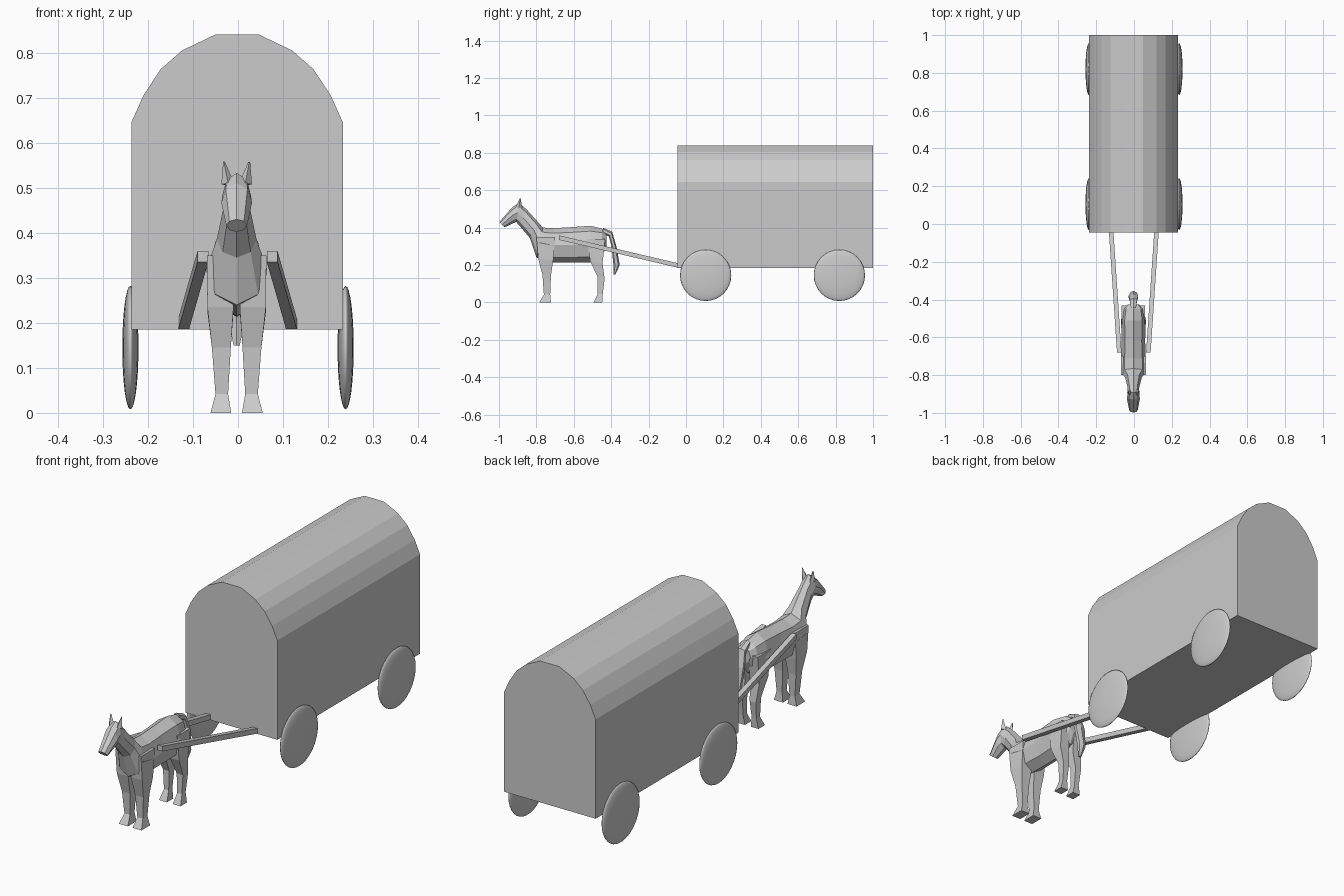
import bpy, bmesh
from math import sin, cos, pi
from mathutils import Vector


def finish(name, bm):
    bmesh.ops.recalc_face_normals(bm, faces=bm.faces[:])
    me = bpy.data.meshes.new(name)
    bm.to_mesh(me)
    bm.free()
    ob = bpy.data.objects.new(name, me)
    bpy.context.collection.objects.link(ob)
    return ob


def bridge(name, rings):
    """Skin a list of equal rings and cap both ends."""
    bm = bmesh.new()
    vs = [[bm.verts.new(p) for p in r] for r in rings]
    n = len(vs[0])
    for a, b in zip(vs, vs[1:]):
        for i in range(n):
            j = (i + 1) % n
            bm.faces.new((a[i], a[j], b[j], b[i]))
    bm.faces.new(vs[0])
    bm.faces.new(vs[-1])
    return finish(name, bm)


def loft(name, sections, n=8, phase=0.0, side=1):
    """Section: (y1, z1, y2, z2, half width, x centre); points 1, 2 span the ring."""
    grow = 1 / cos(phase)
    rings = []
    for y1, z1, y2, z2, w, xc in sections:
        mid = Vector((side * xc - 0.003, (y1 + y2) / 2, (z1 + z2) / 2))
        half = Vector((0, (y1 - y2) / 2, (z1 - z2) / 2))
        rings.append([mid + grow * (half * cos(a) + Vector((w * sin(a), 0, 0)))
                      for a in (2 * pi * i / n + phase for i in range(n))])
    return bridge(name, rings)


# Covered wagon body: arched profile extruded along y
half = [(0.235, 0.185), (0.235, 0.645), (0.208, 0.705),
        (0.170, 0.763), (0.122, 0.805), (0.049, 0.84)]
profile = half + [(-x, z) for x, z in reversed(half)]
bridge("wagon_body", [[(x - 0.002, y, z) for x, z in profile] for y in (-0.045, 1.0)])

# Wheels: flattened smooth discs
for end, y in (("front", 0.105), ("rear", 0.82)):
    for side, s in (("left", -1), ("right", 1)):
        bpy.ops.mesh.primitive_uv_sphere_add(segments=32, ring_count=16, radius=1,
                                             location=(s * 0.239, y, 0.145))
        wheel = bpy.context.object
        wheel.name = f"{end}_wheel_{side}"
        wheel.scale = (0.018, 0.137, 0.137)
        bpy.ops.object.transform_apply(location=False)
        bpy.ops.object.shade_smooth()

# Shafts between wagon and horse
for side, s in (("left", -1), ("right", 1)):
    rings = []
    for x, y, z in ((0.120, -0.04, 0.197), (0.077, -0.68, 0.347)):
        rings.append([(s * (x + 0.012 * a) - 0.001, y, z + 0.012 * b)
                      for a, b in ((-1, -1), (1, -1), (1, 1), (-1, 1))])
    bridge(f"shaft_{side}", rings)

# Horse torso, neck and head in one loft from rump to nose
loft("horse_body", [
    (-0.425, 0.370, -0.425, 0.300, 0.030, 0),
    (-0.450, 0.395, -0.450, 0.245, 0.055, 0),
    (-0.510, 0.410, -0.510, 0.215, 0.066, 0),
    (-0.620, 0.402, -0.620, 0.213, 0.062, 0),
    (-0.710, 0.397, -0.725, 0.215, 0.066, 0),
    (-0.765, 0.400, -0.800, 0.240, 0.067, 0),
    (-0.790, 0.428, -0.835, 0.345, 0.044, 0),
    (-0.850, 0.495, -0.890, 0.410, 0.030, 0),
    (-0.892, 0.533, -0.908, 0.430, 0.032, 0),
    (-0.928, 0.510, -0.925, 0.423, 0.034, 0),
    (-0.998, 0.430, -0.970, 0.402, 0.023, 0),
])

# Legs with flared hooves
front_leg = [(-0.800, 0.350, -0.700, 0.350, 0.020, 0.046),
             (-0.790, 0.235, -0.710, 0.225, 0.029, 0.036),
             (-0.767, 0.145, -0.722, 0.145, 0.021, 0.034),
             (-0.760, 0.042, -0.726, 0.042, 0.014, 0.033),
             (-0.785, 0.000, -0.722, 0.000, 0.023, 0.035)]
hind_leg = [(-0.530, 0.340, -0.432, 0.340, 0.024, 0.038),
            (-0.512, 0.220, -0.446, 0.210, 0.024, 0.036),
            (-0.472, 0.135, -0.435, 0.125, 0.016, 0.035),
            (-0.472, 0.045, -0.445, 0.045, 0.012, 0.034),
            (-0.495, 0.000, -0.448, 0.000, 0.020, 0.035)]
for side, s in (("left", -1), ("right", 1)):
    loft(f"front_leg_{side}", front_leg, 4, pi / 4, s)
    loft(f"hind_leg_{side}", hind_leg, 4, pi / 4, s)

    # Pointed ear
    loft(f"ear_{side}", [(-0.875, 0.505, -0.910, 0.510, 0.015, 0.019),
                         (-0.885, 0.558, -0.889, 0.557, 0.002, 0.028)], 4, 0, s)

# Tail
loft("tail", [(-0.445, 0.400, -0.445, 0.370, 0.015, 0),
              (-0.395, 0.378, -0.412, 0.352, 0.022, 0),
              (-0.372, 0.300, -0.398, 0.300, 0.029, 0),
              (-0.354, 0.200, -0.388, 0.200, 0.020, 0),
              (-0.378, 0.150, -0.388, 0.150, 0.008, 0)], 6)
